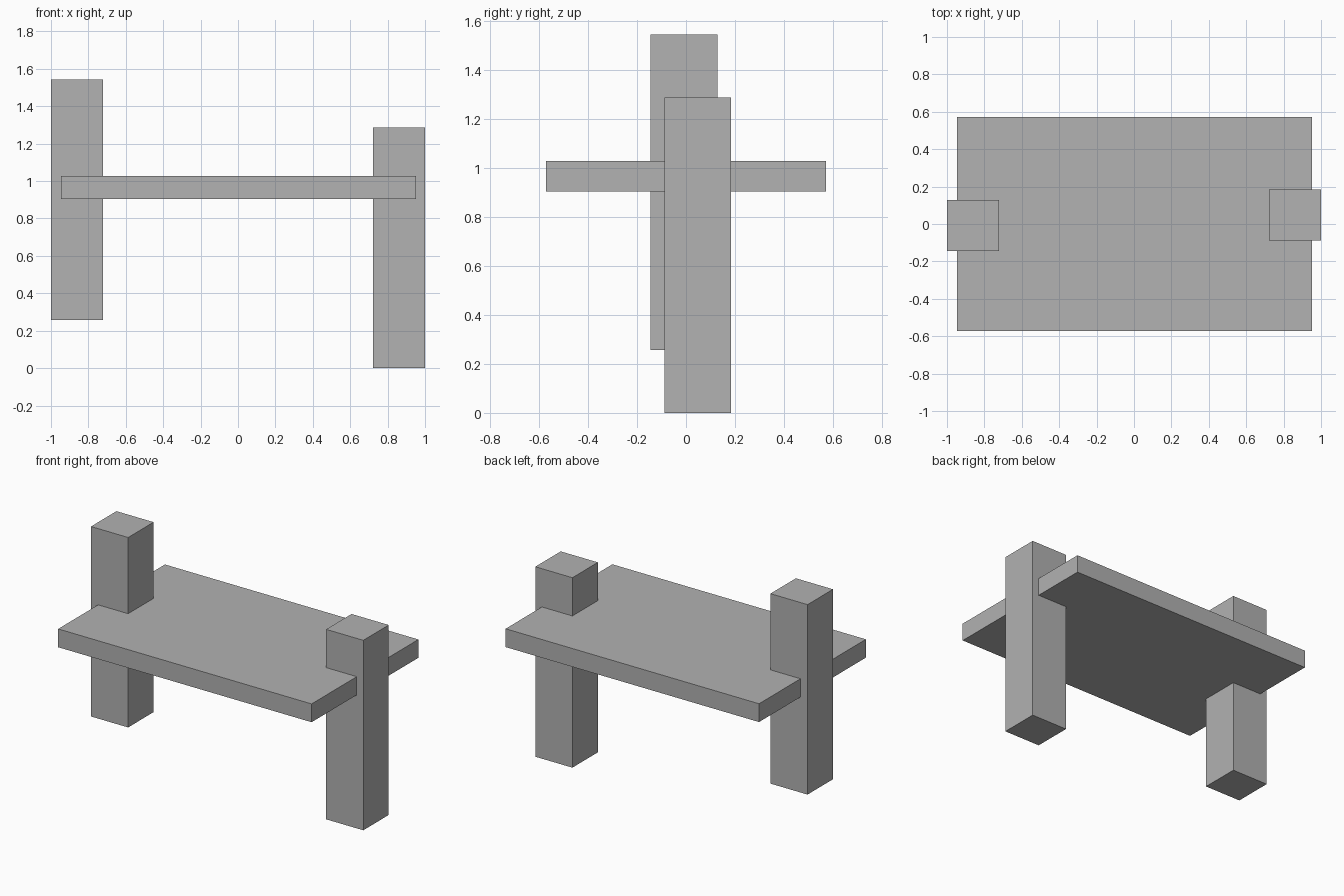
import bpy
from mathutils import Matrix, Vector
import bmesh

default = bpy.data.objects.get("Cube")
if default:
    bpy.data.objects.remove(default, do_unlink=True)

# Single plain grey
grey = bpy.data.materials.new("plain_grey")
colour = (0.445, 0.445, 0.445, 1)
grey.diffuse_color = colour
grey.use_nodes = True
grey.node_tree.nodes["Principled BSDF"].inputs["Base Color"].default_value = colour


def box(name, low, high):
    """Flat-faced box between two opposite corners."""
    low, high = Vector(low), Vector(high)
    bm = bmesh.new()
    bmesh.ops.create_cube(bm, size=1, matrix=Matrix.Diagonal((*(high - low), 1)))
    mesh = bpy.data.meshes.new(name)
    bm.to_mesh(mesh)
    bm.free()
    mesh.materials.append(grey)
    obj = bpy.data.objects.new(name, mesh)
    obj.location = (low + high) / 2
    bpy.context.collection.objects.link(obj)
    return obj


# Slab
box("slab", (-0.947, -0.571, 0.903), (0.951, 0.571, 1.027))

# Two equal posts passing through the slab at different heights
post_size = Vector((0.278, 0.272, 1.286))
for name, corner in (("right_post", (-1, -0.144, 0.257)),
                     ("left_post", (0.722, -0.088, 0))):
    box(name, corner, Vector(corner) + post_size)
